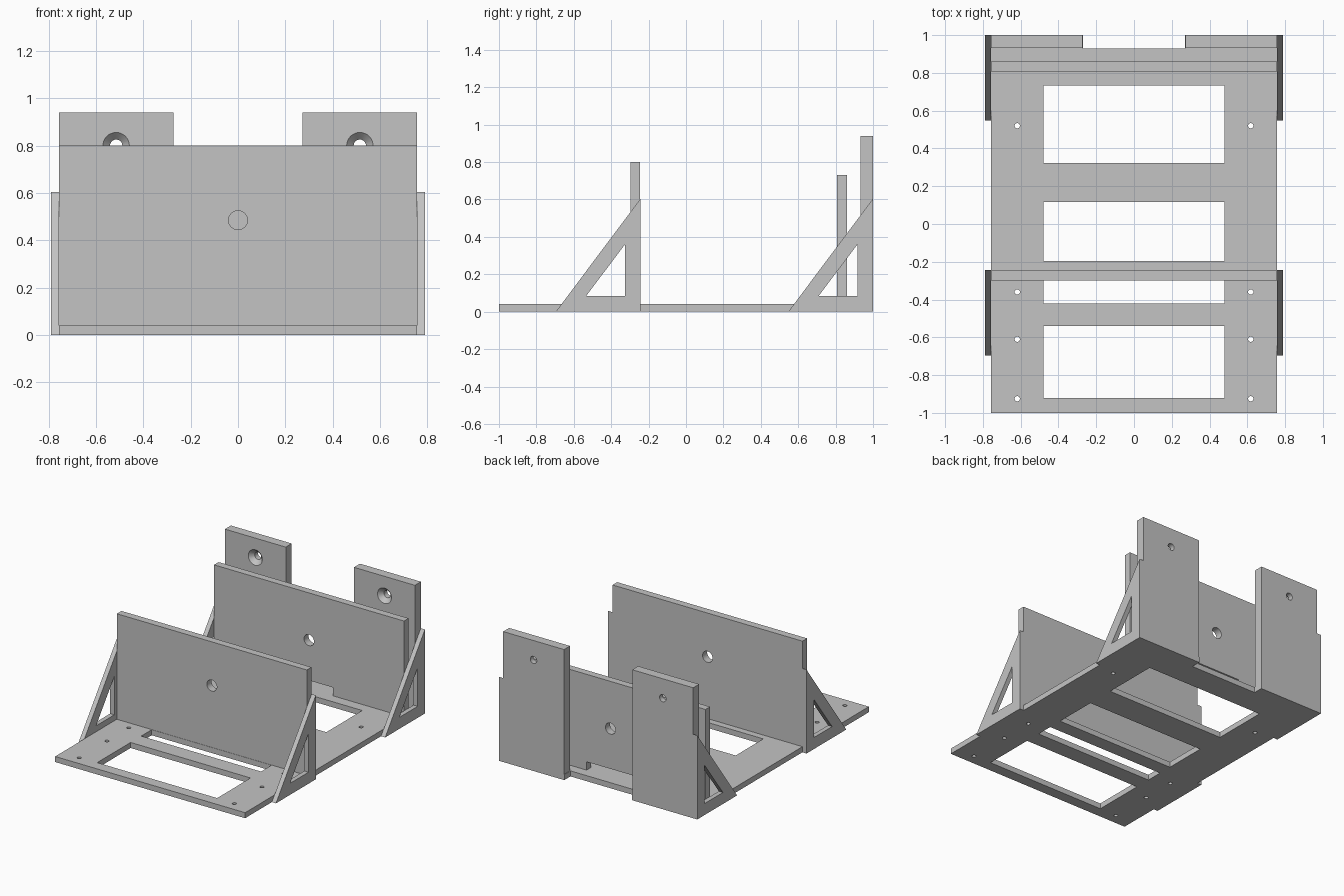
import bpy, bmesh, math
from mathutils import Matrix

if "Cube" in bpy.data.objects:
    bpy.data.objects.remove(bpy.data.objects["Cube"])

grey = bpy.data.materials.new("light_grey")
grey.diffuse_color = (0.55, 0.55, 0.55, 1)
grey.use_nodes = True
grey.node_tree.nodes["Principled BSDF"].inputs["Base Color"].default_value = grey.diffuse_color


def new_object(name, bm):
    bmesh.ops.recalc_face_normals(bm, faces=bm.faces)
    mesh = bpy.data.meshes.new(name)
    bm.to_mesh(mesh)
    bm.free()
    obj = bpy.data.objects.new(name, mesh)
    bpy.context.collection.objects.link(obj)
    mesh.materials.append(grey)
    return obj


def prism(name, points, axis, a, b):
    """Extrude a 2D outline from a to b along x (points are y,z) or z (points are x,y)."""
    bm = bmesh.new()
    place = (lambda p: (a, *p)) if axis == "x" else (lambda p: (*p, a))
    face = bm.faces.new([bm.verts.new(place(p)) for p in points])
    ext = bmesh.ops.extrude_face_region(bm, geom=[face])
    move = (b - a, 0, 0) if axis == "x" else (0, 0, b - a)
    bmesh.ops.translate(bm, vec=move, verts=[g for g in ext["geom"] if isinstance(g, bmesh.types.BMVert)])
    return new_object(name, bm)


def box(name, x0, x1, y0, y1, z0, z1):
    return prism(name, [(x0, y0), (x1, y0), (x1, y1), (x0, y1)], "z", z0, z1)


def drill(centre, r1, r2, depth, axis):
    """Round cutter; along y, r1 is the radius at the rear and r2 at the front."""
    bm = bmesh.new()
    bmesh.ops.create_cone(bm, cap_ends=True, segments=32, radius1=r1, radius2=r2, depth=depth)
    if axis == "y":
        bm.transform(Matrix.Rotation(math.pi / 2, 4, "X"))
    bm.transform(Matrix.Translation(centre))
    return new_object("cutter", bm)


def cut(obj, cutters):
    for c in cutters:
        mod = obj.modifiers.new("cut", "BOOLEAN")
        mod.operation, mod.solver, mod.object = "DIFFERENCE", "EXACT", c
    bpy.context.view_layer.update()
    mesh = bpy.data.meshes.new_from_object(obj.evaluated_get(bpy.context.evaluated_depsgraph_get()))
    obj.modifiers.clear()
    obj.data = mesh
    for c in cutters:
        bpy.data.objects.remove(c)


W, T = 0.757, 0.04      # half width and thickness of the base

# Base plate with windows, screw holes and a notch at the rear
base = prism("base_plate", [(-W, -1), (W, -1), (W, 1), (0.27, 1), (0.27, 0.93),
                            (-0.27, 0.93), (-0.27, 1), (-W, 1)], "z", 0, T)
windows = [(-0.92, -0.54), (-0.42, -0.30), (-0.197, 0.117), (0.323, 0.732)]
cutters = [box("cutter", -0.478, 0.478, y0, y1, -0.1, 0.1) for y0, y1 in windows]
cutters += [drill((s * 0.618, y, 0), 0.014, 0.014, 0.2, "z")
            for s in (-1, 1) for y in (-0.925, -0.61, -0.36, 0.52)]
cut(base, cutters)

# Front upright panel with a centre hole
front = box("front_panel", -W, W, -0.298, -0.245, T, 0.80)
cut(front, [drill((0, -0.27, 0.485), 0.04, 0.04, 0.2, "y")])

# Rear upright panel with a centre hole and a cable notch at the foot
rear = box("rear_panel", -W, W, 0.808, 0.86, T, 0.73)
cut(rear, [drill((0, 0.83, 0.39), 0.04, 0.04, 0.2, "y"),
           box("cutter", -0.19, 0.19, 0.7, 0.95, 0, 0.10)])

for side, s in (("left", -1), ("right", 1)):
    # Rear mounting tab with a countersunk hole
    x0, x1 = sorted((s * 0.272, s * W))
    tab = box(side + "_mounting_tab", x0, x1, 0.932, 1, 0, 0.94)
    cut(tab, [drill((s * 0.515, 0.97, 0.80), 0.026, 0.026, 0.2, "y"),
              drill((s * 0.515, 0.947, 0.80), 0.022, 0.0607, 0.04, "y")])

    # Triangular side braces with triangular openings
    x0, x1 = sorted((s * W, s * 0.79))
    for place, y in (("front", -0.243), ("rear", 1.0)):
        brace = prism(f"{side}_{place}_brace", [(y - 0.453, 0), (y, 0), (y, 0.605)], "x", x0, x1)
        hole = [(y - 0.292, 0.083), (y - 0.083, 0.083), (y - 0.083, 0.36)]
        cut(brace, [prism("cutter", hole, "x", x0 - 0.1, x1 + 0.1)])

# Smooth only the round hole walls
for obj in bpy.context.collection.objects:
    obj.select_set(True)
    bpy.context.view_layer.objects.active = obj
bpy.ops.object.shade_smooth_by_angle(angle=math.radians(30))
